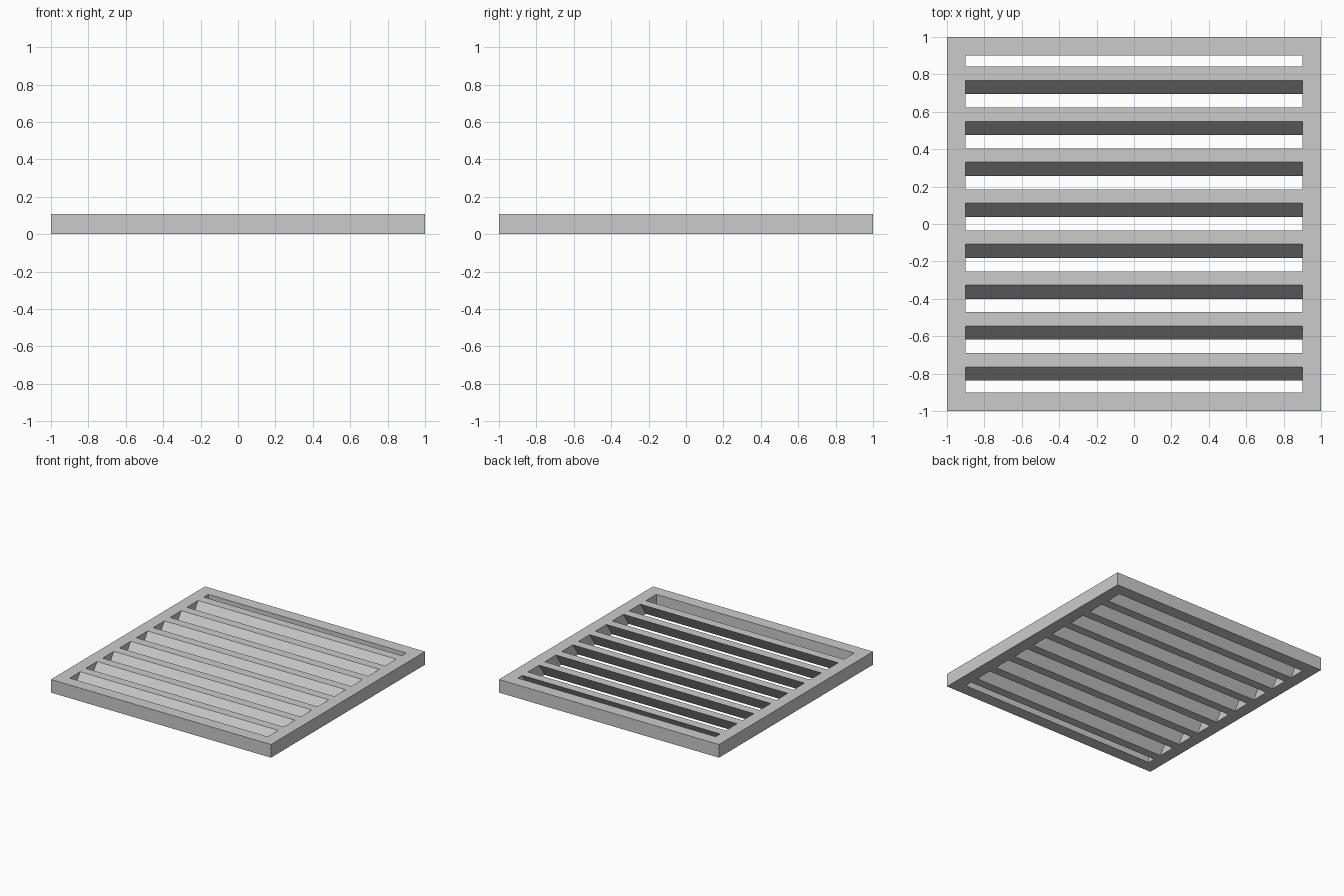
import bpy

if "Cube" in bpy.data.objects:
    bpy.data.objects.remove(bpy.data.objects["Cube"])

HEIGHT = 0.108
OUTER, INNER = 1.0, 0.9
SLATS, PITCH, WIDTH = 8, 0.2188, 0.0735


def make_object(name, verts, faces):
    mesh = bpy.data.meshes.new(name)
    mesh.from_pydata(verts, [], faces)
    mesh.update()
    obj = bpy.data.objects.new(name, mesh)
    bpy.context.collection.objects.link(obj)
    return obj


# Square frame: outer and inner rings at bottom and top
corners = [(-1, -1), (1, -1), (1, 1), (-1, 1)]
verts = [(x * r, y * r, z) for r in (OUTER, INNER) for z in (0, HEIGHT) for x, y in corners]
faces = []
for i in range(4):
    j = (i + 1) % 4
    faces += [(i, j, j + 4, i + 4),              # outer wall
              (j + 8, i + 8, i + 12, j + 12),    # inner wall
              (i + 4, j + 4, j + 12, i + 12),    # top rim
              (j, i, i + 8, j + 8)]              # bottom rim
make_object("frame", verts, faces)

# Slanted louvre slats with a parallelogram section, leaning back towards +y
for n in range(SLATS):
    y = 0.002 + ((SLATS - 1) / 2 - n) * PITCH
    section = [(y - WIDTH, 0), (y, 0), (y + WIDTH, HEIGHT), (y, HEIGHT)]
    verts = [(x, py, pz) for x in (-INNER, INNER) for py, pz in section]
    faces = [(3, 2, 1, 0), (4, 5, 6, 7)]
    faces += [(i, (i + 1) % 4, (i + 1) % 4 + 4, i + 4) for i in range(4)]
    make_object(f"slat_{n + 1}", verts, faces)
